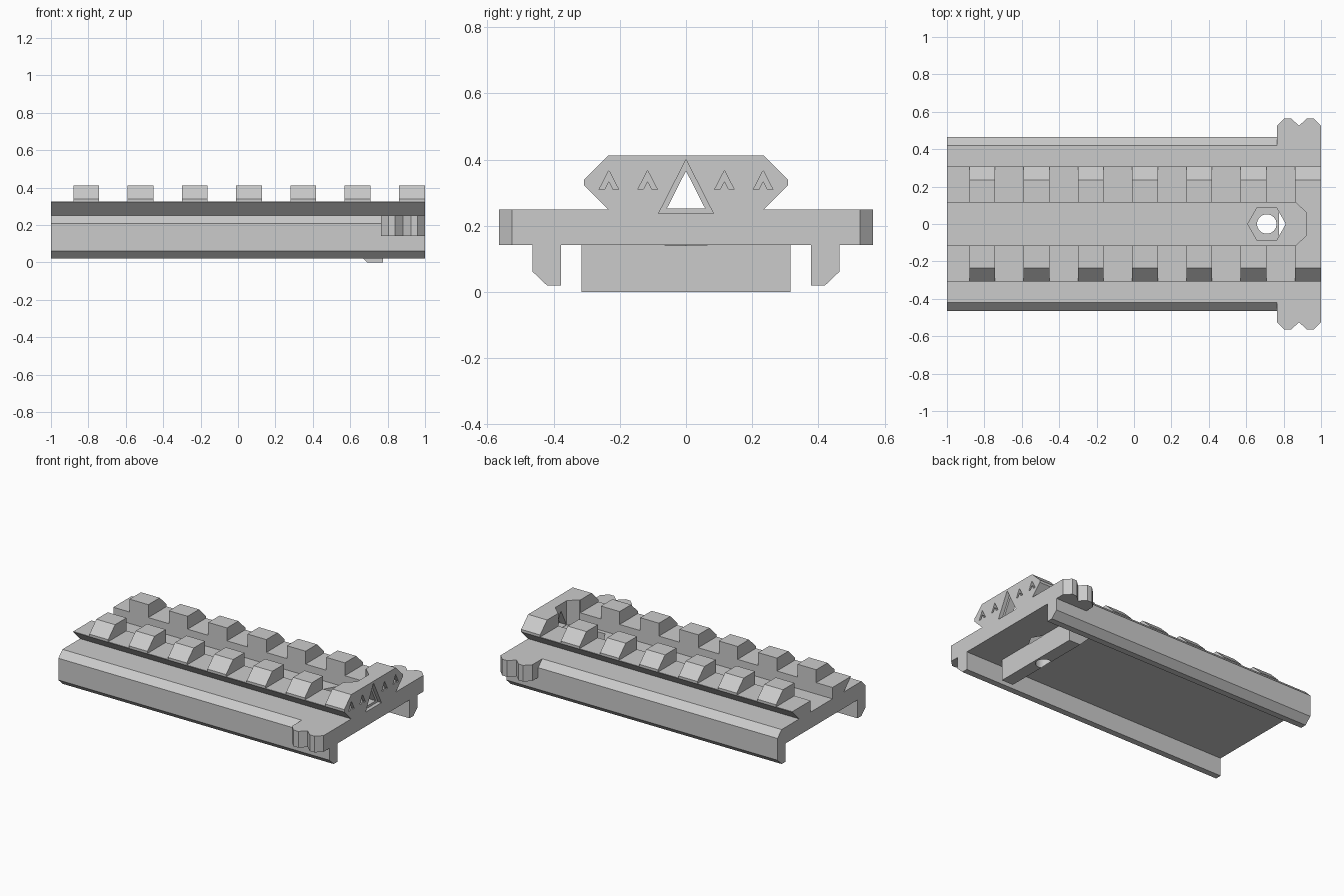
import bpy
import bmesh
import math

cube = bpy.data.objects.get("Cube")
if cube:
    bpy.data.objects.remove(cube, do_unlink=True)

grey = bpy.data.materials.new("plain_grey")
grey.use_nodes = True
grey.diffuse_color = (0.6, 0.6, 0.6, 1)
grey.node_tree.nodes["Principled BSDF"].inputs["Base Color"].default_value = (0.6, 0.6, 0.6, 1)


def prism(name, outline, axis, low, high):
    """Extrude a closed 2D outline along one axis."""
    place = {
        "x": lambda p, d: (d, p[0], p[1]),
        "y": lambda p, d: (p[0], d, p[1]),
        "z": lambda p, d: (p[0], p[1], d),
    }[axis]
    bm = bmesh.new()
    ends = [[bm.verts.new(place(p, d)) for p in outline] for d in (low, high)]
    for ring in ends:
        bm.faces.new(ring)
    n = len(outline)
    for i in range(n):
        j = (i + 1) % n
        bm.faces.new((ends[0][i], ends[0][j], ends[1][j], ends[1][i]))
    bmesh.ops.recalc_face_normals(bm, faces=bm.faces)
    mesh = bpy.data.meshes.new(name)
    bm.to_mesh(mesh)
    bm.free()
    mesh.materials.append(grey)
    obj = bpy.data.objects.new(name, mesh)
    bpy.context.collection.objects.link(obj)
    return obj


def combine(target, tool, operation):
    """Bake a boolean into the target and drop the tool."""
    mod = target.modifiers.new("combine", "BOOLEAN")
    mod.object, mod.operation, mod.solver = tool, operation, "EXACT"
    bpy.context.view_layer.objects.active = target
    bpy.ops.object.modifier_apply(modifier=mod.name)
    bpy.data.objects.remove(tool, do_unlink=True)


def mirrored(half):
    """Close a half outline by reflecting it across the first coordinate."""
    return half + [(-a, b) for a, b in reversed(half)]


def ngon(cx, cy, radius, sides):
    step = math.tau / sides
    return [(cx + radius * math.cos(i * step), cy + radius * math.sin(i * step))
            for i in range(sides)]


FLOOR, UNDER, BOLT_X = 0.25, 0.142, 0.71

# Deck with hanging side skirts
deck = prism("deck", mirrored([(0.378, UNDER), (0.378, 0.02), (0.42, 0.02), (0.464, 0.062),
                               (0.464, 0.207), (0.421, FLOOR)]), "x", -1, 1)

# Notched grip ears at one end
ear = [(0.765, 0.525), (0.805, 0.565), (0.84, 0.565), (0.882, 0.525),
       (0.925, 0.565), (0.96, 0.565), (1, 0.525)]
ears = prism("ears", ear + [(x, -y) for x, y in reversed(ear)], "z", UNDER, FLOOR)
combine(deck, ears, "UNION")

# Wedge-shaped lug under the deck
lug = prism("lug", [(0.775, 0.16), (0.775, 0), (0.69, 0), (0.53, 0.16)], "y", -0.316, 0.316)
combine(deck, lug, "UNION")

# Nut pocket and bolt hole
combine(deck, prism("nut_pocket", ngon(BOLT_X, 0, 0.102, 6), "z", 0.14, 0.4), "DIFFERENCE")
combine(deck, prism("bolt_hole", ngon(BOLT_X, 0, 0.052, 32), "z", -0.1, 0.4), "DIFFERENCE")

# Dovetail rail
rail = prism("slotted_rail", mirrored([(0.235, FLOOR), (0.308, 0.323), (0.308, 0.34),
                                       (0.235, 0.412)]), "x", -1, 1)

# Cross slots leave seven teeth
for i in range(7):
    start = -1.032 + 0.29 * i
    slot = [(start, 0.326), (start + 0.152, 0.326), (start + 0.152, 0.6), (start, 0.6)]
    combine(rail, prism("cross_slot", slot, "y", -0.5, 0.5), "DIFFERENCE")

# Long centre channel with a chamfered end
channel = [(-1.1, -0.115), (0.865, -0.115), (0.922, -0.06),
           (0.922, 0.06), (0.865, 0.115), (-1.1, 0.115)]
combine(rail, prism("channel", channel, "z", 0.2, 0.6), "DIFFERENCE")

# Triangular window with a stepped rim
rim = [(-0.083, 0.237), (0.083, 0.237), (0, 0.4)]
window = [(-0.058, 0.252), (0.058, 0.252), (0, 0.366)]
for part in (deck, rail):
    combine(part, prism("window_rim", rim, "x", 0.975, 1.1), "DIFFERENCE")
combine(rail, prism("window", window, "x", 0.9, 1.1), "DIFFERENCE")

# Small engraved chevrons beside the window
for y in (-0.233, -0.116, 0.116, 0.233):
    chevron = [(y - 0.03, 0.309), (y - 0.014, 0.309), (y, 0.335),
               (y + 0.014, 0.309), (y + 0.03, 0.309), (y, 0.367)]
    combine(rail, prism("chevron", chevron, "x", 0.975, 1.1), "DIFFERENCE")
